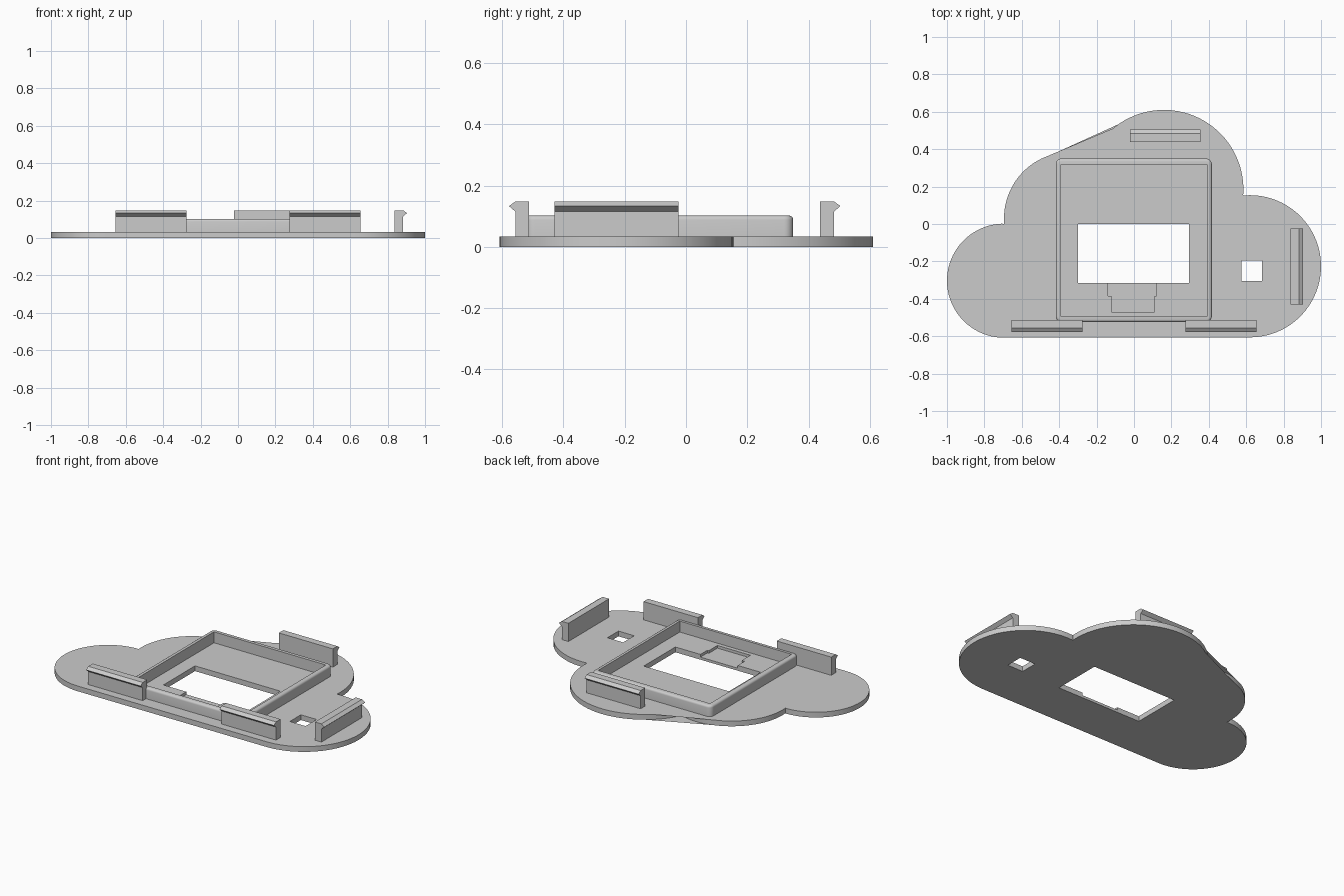
import bpy, bmesh, math
from mathutils import Vector

if "Cube" in bpy.data.objects:
    bpy.data.objects.remove(bpy.data.objects["Cube"])

grey = bpy.data.materials.new("light grey plastic")
grey.diffuse_color = (0.6, 0.6, 0.6, 1)
grey.use_nodes = True
grey.node_tree.nodes["Principled BSDF"].inputs["Base Color"].default_value = grey.diffuse_color

PLATE = 0.033   # plate thickness
WALL = 0.102    # top of the frame


def finish(name, bm):
    bmesh.ops.recalc_face_normals(bm, faces=bm.faces)
    mesh = bpy.data.meshes.new(name)
    bm.to_mesh(mesh)
    bm.free()
    mesh.materials.append(grey)
    ob = bpy.data.objects.new(name, mesh)
    bpy.context.collection.objects.link(ob)
    return ob


def extrude(points, offset):
    """Prism from a closed loop of 3D points."""
    bm = bmesh.new()
    face = bm.faces.new([bm.verts.new(p) for p in points])
    new = bmesh.ops.extrude_face_region(bm, geom=[face], use_keep_orig=True)
    verts = [g for g in new["geom"] if isinstance(g, bmesh.types.BMVert)]
    bmesh.ops.translate(bm, verts=verts, vec=offset)
    return bm


def rect(x0, x1, y0, y1):
    return [(x0, y0), (x1, y0), (x1, y1), (x0, y1)]


def prism(points, z0, z1):
    return extrude([(x, y, z0) for x, y in points], (0, 0, z1 - z0))


def cut(ob, points, z0, z1):
    """Cut a prism-shaped opening and drop the cutter."""
    cutter = finish("cutter", prism(points, z0, z1))
    cutter.hide_render = True
    mod = ob.modifiers.new("cut", 'BOOLEAN')
    mod.operation, mod.solver, mod.object = 'DIFFERENCE', 'EXACT', cutter
    bpy.context.view_layer.objects.active = ob
    bpy.ops.object.modifier_apply(modifier=mod.name)
    bpy.data.objects.remove(cutter)


def smooth(ob):
    bpy.ops.object.select_all(action='DESELECT')
    ob.select_set(True)
    bpy.context.view_layer.objects.active = ob
    bpy.ops.object.shade_smooth_by_angle(angle=math.radians(30))


# Cloud-shaped plate: four arcs (centre x, y, radius, start and end angle)
lobes = [(-0.695, -0.303, 0.305, 270, 92),
         (-0.34, 0.03, 0.355, 185, 70),
         (0.16, 0.185, 0.425, 155.5, -4),
         (0.62, -0.226, 0.38, 95, -90)]
outline = []
for cx, cy, r, a0, a1 in lobes:
    for i in range(41):
        a = math.radians(a0 + (a1 - a0) * i / 40)
        outline.append((cx + r * math.cos(a), cy + r * math.sin(a)))
plate = finish("cloud_plate", prism(outline, 0, PLATE))

# Display window, button hole and the stepped shallow recess
cut(plate, rect(-0.3, 0.295, -0.315, 0.0), -0.1, 0.1)
cut(plate, rect(0.575, 0.685, -0.305, -0.195), -0.1, 0.1)
recess = [(-0.14, -0.31), (-0.14, -0.385), (-0.12, -0.385), (-0.12, -0.47),
          (0.11, -0.47), (0.11, -0.385), (0.12, -0.385), (0.12, -0.31)]
cut(plate, recess, 0.016, 0.1)
smooth(plate)

# Raised frame with rounded corners and rounded outer top edge
bm = prism(rect(-0.418, 0.416, -0.524, 0.35), PLATE - 0.002, WALL)
upright = [e for e in bm.edges if abs(e.verts[0].co.z - e.verts[1].co.z) > 0.01]
bmesh.ops.bevel(bm, geom=upright, offset=0.03, segments=6, profile=0.5,
                affect='EDGES')
rim = [e for e in bm.edges if all(v.co.z > WALL - 0.001 for v in e.verts)]
bmesh.ops.bevel(bm, geom=rim, offset=0.014, segments=4, profile=0.5,
                affect='EDGES')
frame = finish("display_frame", bm)
cut(frame, rect(-0.39, 0.39, -0.495, 0.318), -0.1, 0.2)
smooth(frame)

# Snap clips: hooked profile (outward distance, height) swept along the edge
hook = [(0, PLATE - 0.002), (0.045, PLATE - 0.002), (0.045, 0.115),
        (0.066, 0.133), (0.045, 0.148), (0, 0.148)]


def clip(name, start, outward, along):
    start, outward = Vector(start), Vector(outward)
    pts = [start + outward * d + Vector((0, 0, z)) for d, z in hook]
    finish(name, extrude(pts, along))


clip("front_left_clip", (-0.655, -0.512, 0), (0, -1, 0), (0.38, 0, 0))
clip("front_right_clip", (0.275, -0.512, 0), (0, -1, 0), (0.38, 0, 0))
clip("back_clip", (-0.022, 0.438, 0), (0, 1, 0), (0.377, 0, 0))
clip("right_clip", (0.838, -0.43, 0), (1, 0, 0), (0, 0.405, 0))
